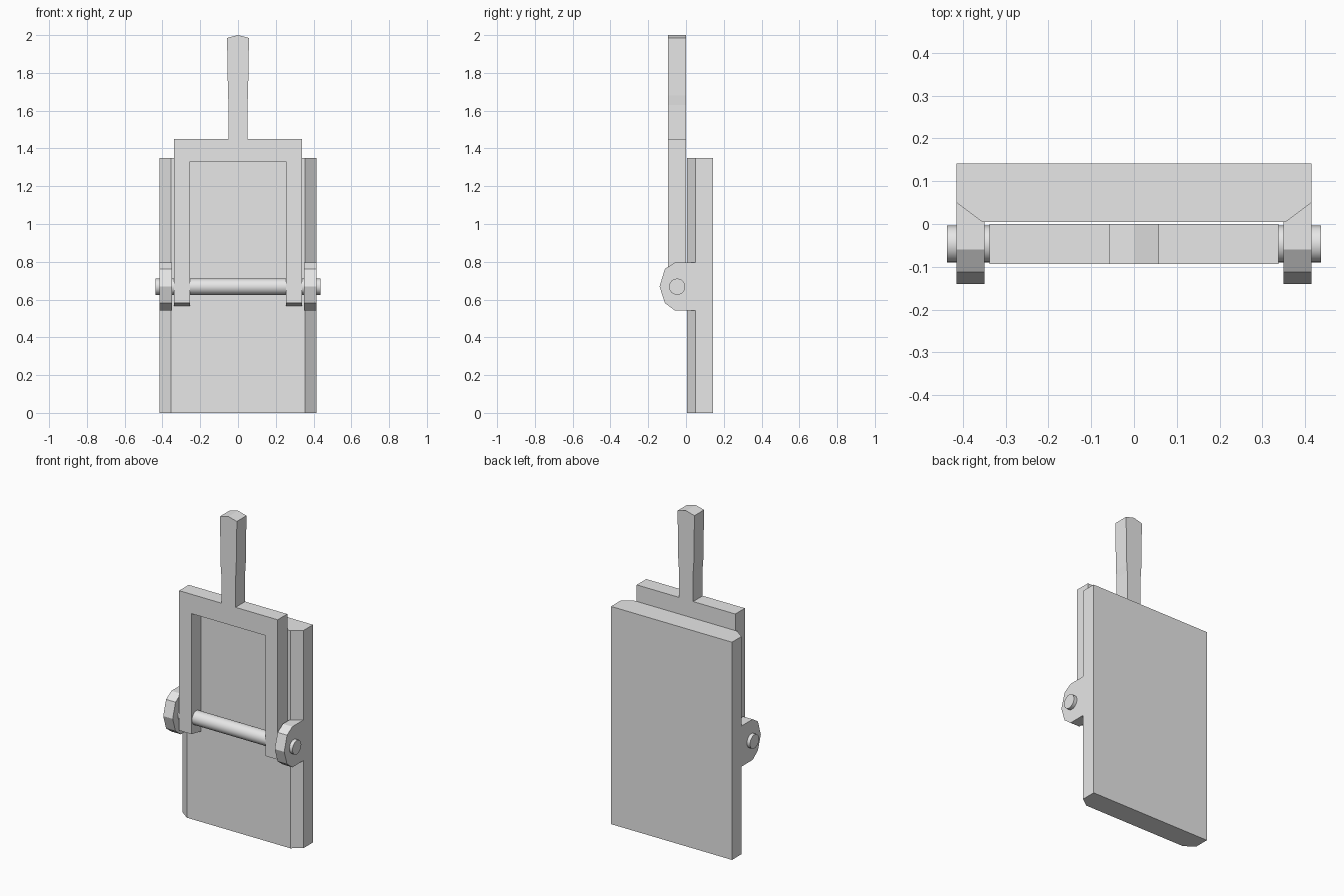
import bpy, bmesh, math
from mathutils import Vector

cube = bpy.data.objects.get("Cube")
if cube:
    bpy.data.objects.remove(cube, do_unlink=True)

GREY = (0.8, 0.8, 0.8, 1.0)
grey = bpy.data.materials.new("plain_grey")
grey.use_nodes = True
grey.diffuse_color = GREY
grey.node_tree.nodes["Principled BSDF"].inputs["Base Color"].default_value = GREY


def prism(name, outline, offset):
    """Extrude a closed outline of 3D points along the offset vector."""
    bm = bmesh.new()
    face = bm.faces.new([bm.verts.new(p) for p in outline])
    result = bmesh.ops.extrude_face_region(bm, geom=[face], use_keep_orig=True)
    moved = [v for v in result["geom"] if isinstance(v, bmesh.types.BMVert)]
    bmesh.ops.translate(bm, verts=moved, vec=Vector(offset))
    bmesh.ops.recalc_face_normals(bm, faces=bm.faces)
    mesh = bpy.data.meshes.new(name)
    bm.to_mesh(mesh)
    bm.free()
    mesh.materials.append(grey)
    obj = bpy.data.objects.new(name, mesh)
    bpy.context.collection.objects.link(obj)
    return obj


def mirrored(half):
    """Complete a right-hand outline with its mirror image in x."""
    return half + [(-x, z) for x, z in reversed(half) if x != 0]


# Back plate with chamfered front corners
plate = mirrored([(0.355, 0.005), (0.415, 0.05), (0.415, 0.142)])
prism("back_plate", [(x, y, 0) for x, y in plate], (0, 0, 1.35))

# Forked lever: handle with a peaked end, crossbar and two arms
FRONT, BACK, ARM_END = -0.094, 0.0, 0.565
lever = mirrored([
    (0, 2.0), (0.058, 1.985), (0.053, 1.68), (0.049, 1.63), (0.049, 1.45),
    (0.338, 1.45), (0.338, ARM_END), (0.253, ARM_END), (0.253, 1.33)])
fork = prism("forked_lever", [(x, BACK, z) for x, z in lever], (0, FRONT - BACK, 0))
# Slope the arm ends up toward the front
for v in fork.data.vertices:
    if v.co.z < ARM_END + 0.001 and v.co.y < FRONT + 0.001:
        v.co.z += 0.018

# Hinge lugs on both sides
lug = [(0.05, 0.543), (-0.06, 0.543), (-0.112, 0.582), (-0.14, 0.669),
       (-0.112, 0.762), (-0.06, 0.795), (0.05, 0.795)]
for side, name in ((1, "left_hinge_lug"), (-1, "right_hinge_lug")):
    prism(name, [(side * 0.35, y, z) for y, z in lug], (side * 0.065, 0, 0))

# Hinge pin through lugs and arms
bpy.ops.mesh.primitive_cylinder_add(
    vertices=24, radius=0.043, depth=0.874,
    location=(0, -0.047, 0.668), rotation=(0, math.pi / 2, 0))
pin = bpy.context.object
pin.name = "hinge_pin"
pin.data.materials.append(grey)
bpy.ops.object.shade_smooth_by_angle(angle=math.radians(30))
